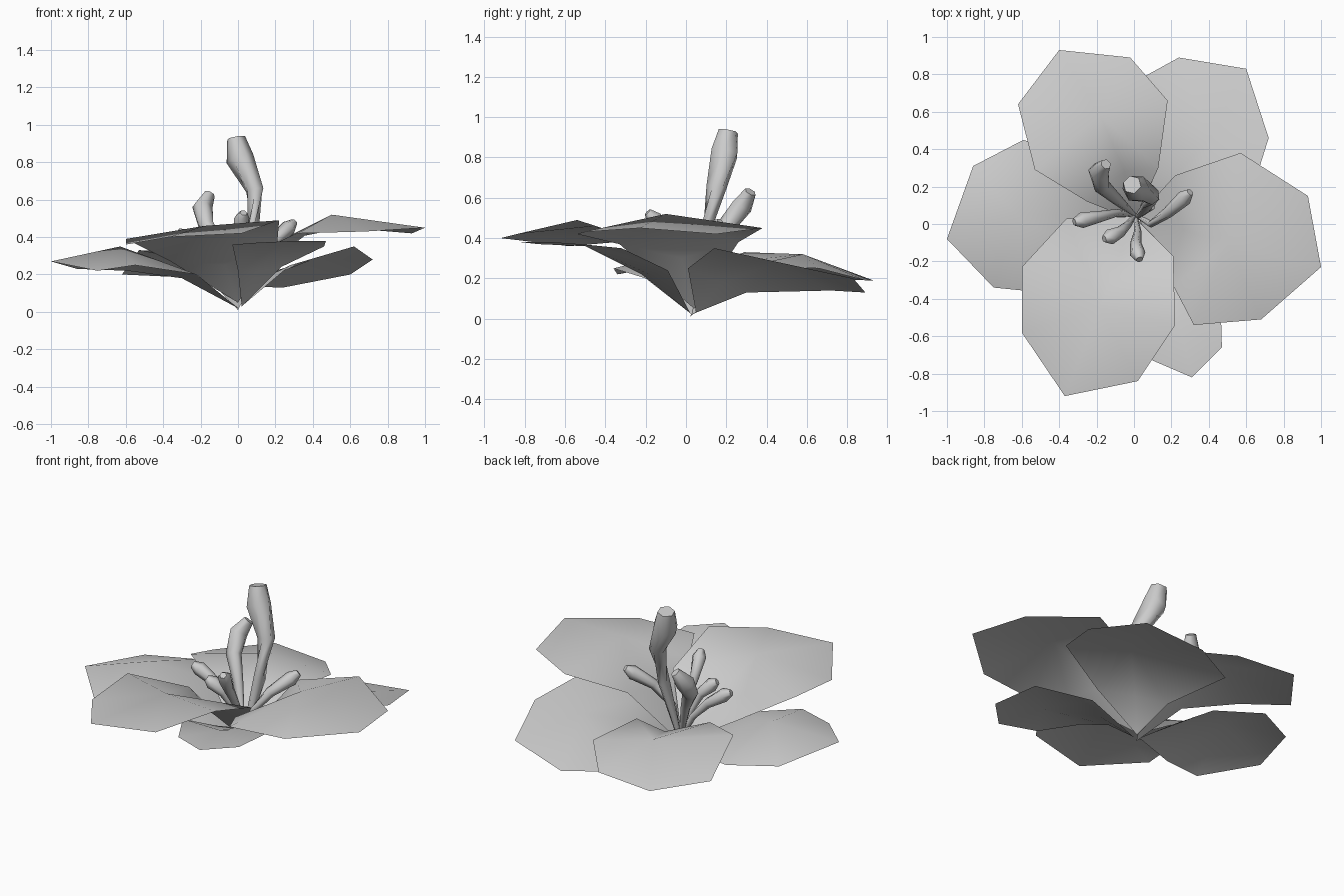
import bpy
import bmesh
import math
from mathutils import Vector

start_cube = bpy.data.objects.get("Cube")
if start_cube:
    bpy.data.objects.remove(start_cube, do_unlink=True)

# One plain grey for the whole flower
grey = bpy.data.materials.new("light_grey")
grey.use_nodes = True
colour = (0.6, 0.6, 0.6, 1.0)
grey.diffuse_color = colour
grey.node_tree.nodes["Principled BSDF"].inputs["Base Color"].default_value = colour


def finish(bm, name):
    """Turn the bmesh into a smooth shaded object."""
    for face in bm.faces:
        face.smooth = True
    mesh = bpy.data.meshes.new(name)
    bm.to_mesh(mesh)
    bm.free()
    mesh.materials.append(grey)
    obj = bpy.data.objects.new(name, mesh)
    bpy.context.scene.collection.objects.link(obj)
    return obj


def point(coords):
    """Coordinates are written in hundredths of a unit."""
    return Vector(coords) / 100


def petal(name, base, throat, crown, rim):
    """Thin leaf fanned from its crown, with a throat dipping to the base.
    The rim runs anticlockwise as seen from above."""
    bm = bmesh.new()
    root, dip, top = [bm.verts.new(point(p)) for p in (base, throat, crown)]
    edge = [bm.verts.new(point(p)) for p in rim]
    bm.faces.new((root, edge[0], dip))
    bm.faces.new((root, dip, edge[-1]))
    bm.faces.new((dip, edge[0], top))
    bm.faces.new((dip, top, edge[-1]))
    for first, second in zip(edge, edge[1:]):
        bm.faces.new((top, first, second))
    return finish(bm, name)


def stamen(name, path, radii, sides=6):
    """Bent club lofted through rings along the path."""
    points = [point(p) for p in path]
    last = len(points) - 1
    bm = bmesh.new()
    rings = []
    for i, (centre, radius) in enumerate(zip(points, radii)):
        along = points[min(i + 1, last)] - points[max(i - 1, 0)]
        turn = along.to_track_quat("Z", "Y")
        ring = []
        for k in range(sides):
            angle = math.tau * k / sides
            offset = Vector((math.cos(angle), math.sin(angle), 0)) * radius / 100
            ring.append(bm.verts.new(centre + turn @ offset))
        rings.append(ring)
    for low, high in zip(rings, rings[1:]):
        for k in range(sides):
            n = (k + 1) % sides
            bm.faces.new((low[k], low[n], high[n], high[k]))
    bm.faces.new(rings[0][::-1])
    bm.faces.new(rings[-1])
    obj = finish(bm, name)
    # Flat end caps keep a crisp border
    for face in obj.data.polygons:
        face.use_smooth = len(face.vertices) == 4
    return obj


# Upper whorl of three broad petals
petal("upper_back_petal", (0, 2, 1), (-5, 28, 22), (-18, 58, 32),
      [(13, 30, 26), (18, 66, 25), (-2, 89, 19), (-40, 93, 19),
       (-62, 64, 20), (-53, 29, 33), (-25, 12, 27)])
petal("upper_left_petal", (2, 4, 5), (22, -2, 30), (50, -10, 52),
      [(21, -33, 37), (32, -54, 42), (68, -51, 43), (100, -23, 45),
       (93, 15, 42), (57, 38, 45), (22, 26, 38)])
petal("upper_front_petal", (0, 4, 5), (-7, -15, 25), (-18, -45, 46),
      [(-36, 3, 27), (-60, -23, 39), (-60, -58, 36), (-37, -92, 40),
       (2, -84, 42), (22, -54, 49), (21, -17, 37)])

# Lower whorl of three petals filling the gaps
petal("lower_right_petal", (0, 3, 2), (-25, 5, 20), (-63, 5, 35),
      [(-30, 34, 18), (-59, 45, 22), (-86, 31, 23), (-100, -8, 27),
       (-75, -34, 22), (-55, -36, 25), (-22, -20, 20)])
petal("lower_back_petal", (2, 5, 3), (14, 18, 18), (40, 45, 28),
      [(28, 1, 25), (62, 14, 35), (72, 46, 28), (60, 83, 20),
       (24, 89, 13), (-7, 72, 14), (0, 30, 13)])
petal("lower_front_petal", (2, 2, 3), (10, -18, 22), (24, -52, 37),
      [(0, -22, 22), (-3, -50, 36), (10, -73, 37), (31, -82, 38),
       (47, -66, 38), (46, -32, 35), (23, -9, 24)])

# Tall central pistil
stamen("pistil",
       [(2, 4, 8), (8, 10, 42), (9, 15, 65), (1, 19, 82), (-1, 21, 93)],
       [1.5, 3.5, 5, 7.5, 5])

# Ring of shorter stamens, all swelling towards the tip
slim = [1.2, 2, 3, 4.2, 2]
stamen("back_stamen",
       [(0, 5, 8), (-9, 13, 33), (-17, 20, 46), (-19, 28, 56), (-15, 32, 63)],
       [1.2, 3, 4.5, 5.5, 3])
stamen("left_stamen",
       [(2, 4, 8), (9, 0, 24), (18, 6, 37), (27, 14, 45), (30, 17, 48)], slim)
stamen("right_stamen",
       [(0, 5, 8), (-9, 6, 24), (-18, 4, 34), (-28, 2, 41), (-32, 1, 43)], slim)
stamen("front_right_stamen",
       [(0, 4, 8), (-3, 0, 24), (-7, -4, 34), (-13, -7, 40), (-16, -8, 42)], slim)
stamen("front_stamen",
       [(1, 3, 8), (2, -4, 28), (1, -10, 40), (2, -16, 50), (3, -19, 53)], slim)
